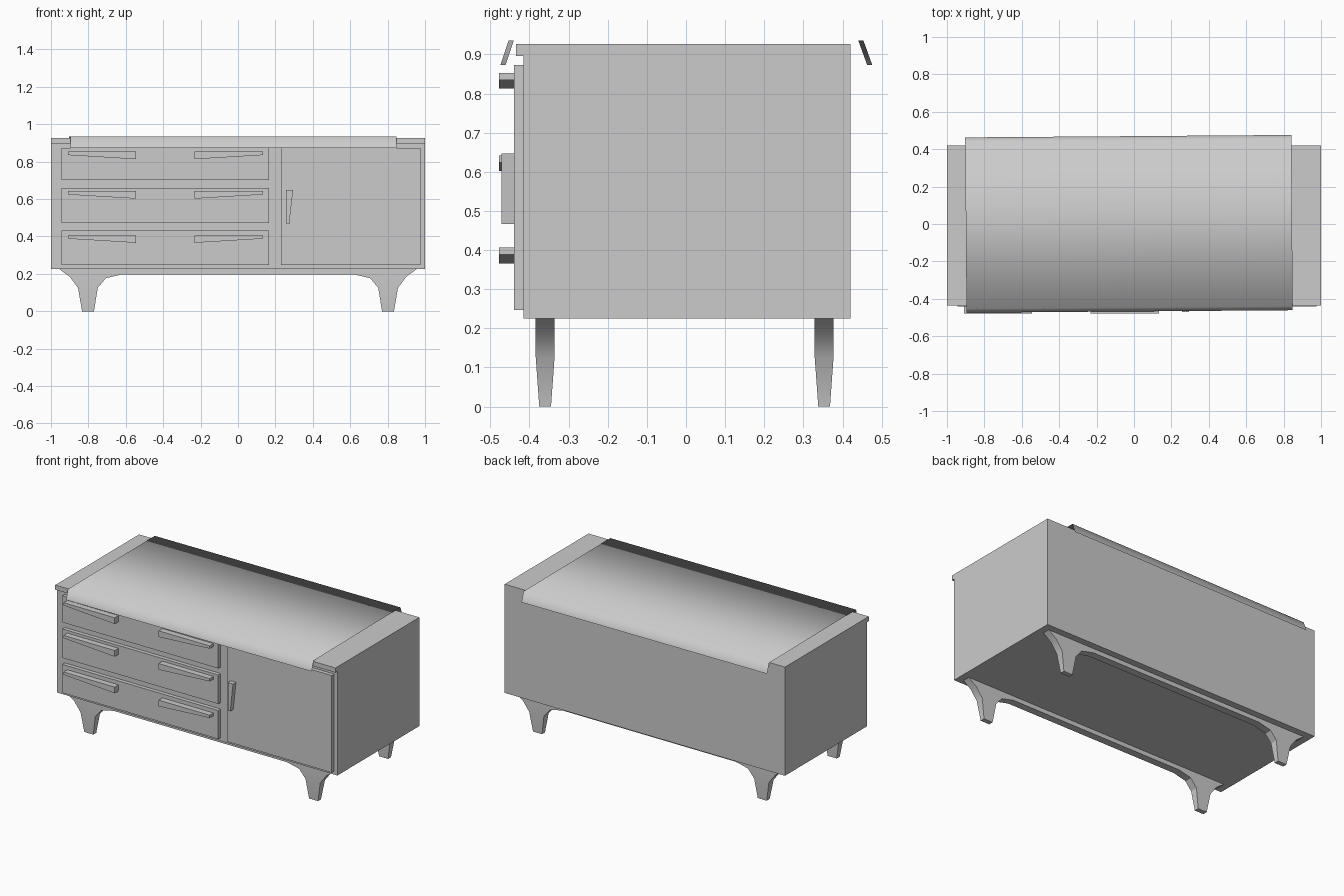
import bpy, bmesh, math

if "Cube" in bpy.data.objects:
    bpy.data.objects.remove(bpy.data.objects["Cube"])


def make(name, verts, faces, smooth=None):
    me = bpy.data.meshes.new(name)
    me.from_pydata(verts, [], faces)
    bm = bmesh.new()
    bm.from_mesh(me)
    bmesh.ops.recalc_face_normals(bm, faces=bm.faces)
    bm.to_mesh(me)
    bm.free()
    ob = bpy.data.objects.new(name, me)
    bpy.context.collection.objects.link(ob)
    if smooth is not None:
        bpy.ops.object.select_all(action='DESELECT')
        bpy.context.view_layer.objects.active = ob
        ob.select_set(True)
        bpy.ops.object.shade_smooth_by_angle(angle=math.radians(smooth))
    return ob


def prism(name, front, back):
    """Solid between two matching closed outlines."""
    n = len(front)
    faces = [tuple(range(n)), tuple(range(2 * n - 1, n - 1, -1))]
    faces += [(i, n + i, n + (i + 1) % n, (i + 1) % n) for i in range(n)]
    return make(name, front + back, faces)


def panel(name, outline, y0, y1):
    return prism(name, [(x, y0, z) for x, z in outline],
                 [(x, y1, z) for x, z in outline])


def rect(x0, x1, z0, z1):
    return [(x0, z0), (x1, z0), (x1, z1), (x0, z1)]


# cabinet body with a front lip on its top
side = [(-0.415, 0.225), (0.42, 0.225), (0.42, 0.926), (-0.435, 0.926),
        (-0.435, 0.896), (-0.415, 0.896)]
prism("cabinet_body", [(-1, y, z) for y, z in side], [(1, y, z) for y, z in side])

# drawers, each with a mirrored pair of wedge handles
drawers = [(0.702, 0.873, 0.853), (0.473, 0.66, 0.642), (0.247, 0.431, 0.406)]
for i, (z0, z1, zh) in enumerate(drawers, 1):
    panel(f"drawer_front_{i}", rect(-0.945, 0.167, z0, z1), -0.44, -0.415)
    wedge = [(-0.91, zh), (-0.545, zh), (-0.545, zh - 0.04), (-0.91, zh - 0.018)]
    panel(f"drawer_handle_{i}_left", wedge, -0.478, -0.44)
    panel(f"drawer_handle_{i}_right", [(-0.777 - x, z) for x, z in wedge], -0.478, -0.44)

# door and its handle
panel("door", rect(0.23, 0.977, 0.247, 0.873), -0.44, -0.415)
panel("door_handle", [(0.257, 0.647), (0.294, 0.647), (0.274, 0.466), (0.26, 0.466)],
      -0.471, -0.44)

# leg frames: upper bracket outline plus tapered feet
half = [(-0.957, 0.226), (-0.90, 0.185), (-0.855, 0.125),
        (-0.75, 0.125), (-0.706, 0.177), (-0.62, 0.197)]
upper = half + [(-x, z) for x, z in reversed(half)]
n = len(upper)
for name, yc in (("front_leg_frame", -0.36), ("back_leg_frame", 0.353)):
    verts = [(x, yc + s * 0.024, z) for s in (-1, 1) for x, z in upper]
    faces = [tuple(range(n)), tuple(range(n, 2 * n))]
    foot_edges = (2, n - 4)
    faces += [(i, n + i, n + (i + 1) % n, (i + 1) % n)
              for i in range(n) if i not in foot_edges]
    for e in foot_edges:
        sx = -1 if e == 2 else 1
        b = len(verts)
        xs = (0.834, 0.77) if sx < 0 else (0.77, 0.834)
        verts += [(sx * x, yc + s * 0.015, 0) for s in (-1, 1) for x in xs]
        top = (e, e + 1, n + e + 1, n + e)
        low = (b, b + 1, b + 3, b + 2)
        faces += [(top[k], top[(k + 1) % 4], low[(k + 1) % 4], low[k]) for k in range(4)]
        faces.append(low)
    make(name, verts, faces, 30)

# runner cloth draped over the top, turned very slightly
prof = [(-0.4675, 0.873), (-0.447, 0.935), (0.447, 0.935), (0.4695, 0.873)]
cloth = make("runner_cloth", [(x, y, z) for y, z in prof for x in (-0.872, 0.872)],
             [(2 * i, 2 * i + 1, 2 * i + 3, 2 * i + 2) for i in range(3)], 180)
cloth.location.x = -0.027
cloth.rotation_euler.z = 0.0075
